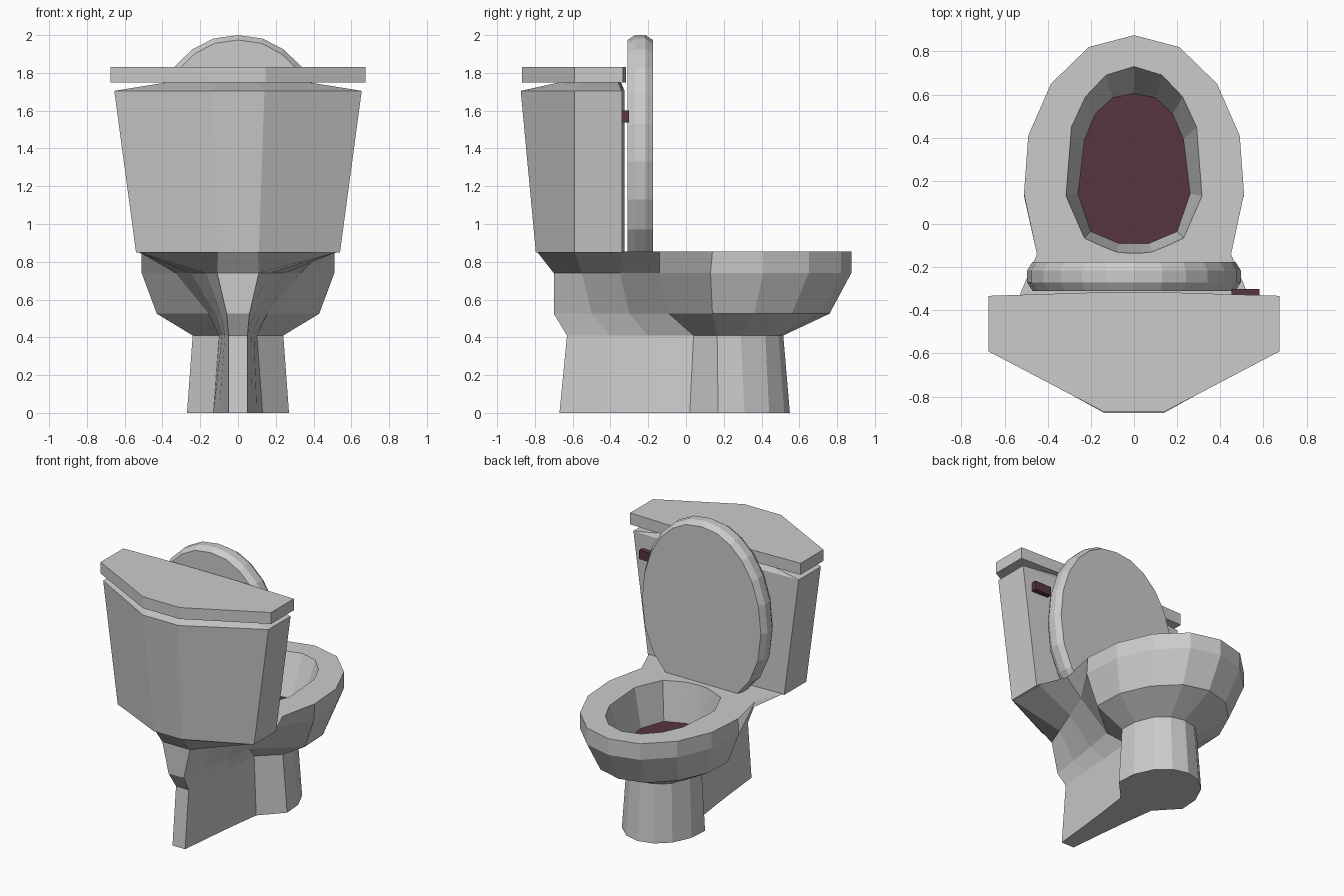
import bpy, bmesh

if "Cube" in bpy.data.objects:
    bpy.data.objects.remove(bpy.data.objects["Cube"])

accent = bpy.data.materials.new("dark_red")
accent.diffuse_color = (0.095, 0.035, 0.052, 1)
accent.use_nodes = True
accent.node_tree.nodes["Principled BSDF"].inputs["Base Color"].default_value = accent.diffuse_color


def mirrored(half):
    """Close a half outline by mirroring it across x = 0."""
    return half + [(-x, v) for x, v in reversed(half) if x > 0]


def flat(half, z):
    return [(x, y, z) for x, y in mirrored(half)]


def upright(half, y):
    return [(x, y, z) for x, z in mirrored(half)]


def loft(name, rings, top_material=None):
    """Join rings of equal length with quads and cap both ends."""
    bm = bmesh.new()
    loops = [[bm.verts.new(p) for p in r] for r in rings]
    for a, b in zip(loops, loops[1:]):
        n = len(a)
        for i in range(n):
            j = (i + 1) % n
            bm.faces.new((a[i], a[j], b[j], b[i]))
    bm.faces.new(loops[0][::-1])
    cap = bm.faces.new(loops[-1])
    mesh = bpy.data.meshes.new(name)
    if top_material:
        mesh.materials.append(None)
        mesh.materials.append(top_material)
        cap.material_index = 1
    bmesh.ops.recalc_face_normals(bm, faces=bm.faces)
    bm.to_mesh(mesh)
    bm.free()
    ob = bpy.data.objects.new(name, mesh)
    bpy.context.collection.objects.link(ob)
    return ob


# Bowl: foot, stem, flared bowl, rim, then down inside to the water
foot = [(.05, -.67), (.075, -.42), (.1, -.2), (.13, .02), (.27, .17),
        (.26, .31), (.2, .44), (.11, .52), (0, .55)]
stem = [(.05, -.63), (.07, -.4), (.085, -.2), (.1, .04), (.24, .165),
        (.235, .29), (.18, .42), (.1, .49), (0, .515)]
belly = [(.06, -.7), (.09, -.5), (.12, -.3), (.155, -.09), (.43, .14),
         (.42, .36), (.33, .56), (.18, .71), (0, .76)]
lip = [(.11, -.7), (.17, -.55), (.25, -.35), (.33, -.14), (.51, .13),
       (.49, .41), (.385, .65), (.21, .82), (0, .875)]
deck = [(.105, -.79), (.54, -.59), (.53, -.33), (.45, -.14), (.51, .14),
        (.49, .41), (.385, .65), (.21, .82), (0, .875)]
opening = [(.03, -.135), (.08, -.13), (.155, -.1), (.23, -.065), (.315, .13),
           (.29, .45), (.225, .59), (.13, .69), (0, .73)]
water = [(.03, -.09), (.07, -.09), (.14, -.06), (.2, -.035), (.26, .14),
         (.23, .39), (.18, .51), (.1, .585), (0, .605)]
loft("bowl", [flat(foot, 0), flat(stem, .41), flat(belly, .525), flat(lip, .74),
              flat(deck, .855), flat(opening, .855), flat(water, .58)], accent)

# Tank with a sloping top under the lid
tank_low = [(.11, -.795), (.54, -.59), (.54, -.34), (.15, -.325)]
tank_high = [(.14, -.875), (.655, -.59), (.655, -.34), (.2, -.325)]
neck = [(.1, -.66), (.36, -.55), (.36, -.36), (.15, -.345)]
loft("tank", [flat(tank_low, .85), flat(tank_high, 1.705), flat(neck, 1.752)])

# Tank lid
lid = [(.145, -.868), (.675, -.59), (.675, -.333), (.2, -.318)]
loft("tank_lid", [flat(lid, 1.75), flat(lid, 1.832)])

# Raised seat cover: an egg outline with bevelled edge
egg = [(.3, .855), (.4, .97), (.47, 1.13), (.495, 1.33), (.475, 1.53),
       (.42, 1.7), (.34, 1.83), (.24, 1.925), (.13, 1.982), (0, 2)]
small = [(x * .95, 1.35 + (z - 1.35) * .96 if z > 1.35 else z) for x, z in egg]
loft("seat_cover", [upright(small, -.31), upright(egg, -.27),
                    upright(egg, -.215), upright(small, -.175)])

# Flush handle
bpy.ops.mesh.primitive_cube_add(size=1, location=(.517, -.322, 1.57))
handle = bpy.context.object
handle.name = "flush_handle"
handle.scale = (.13, .042, .064)
handle.data.materials.append(accent)
